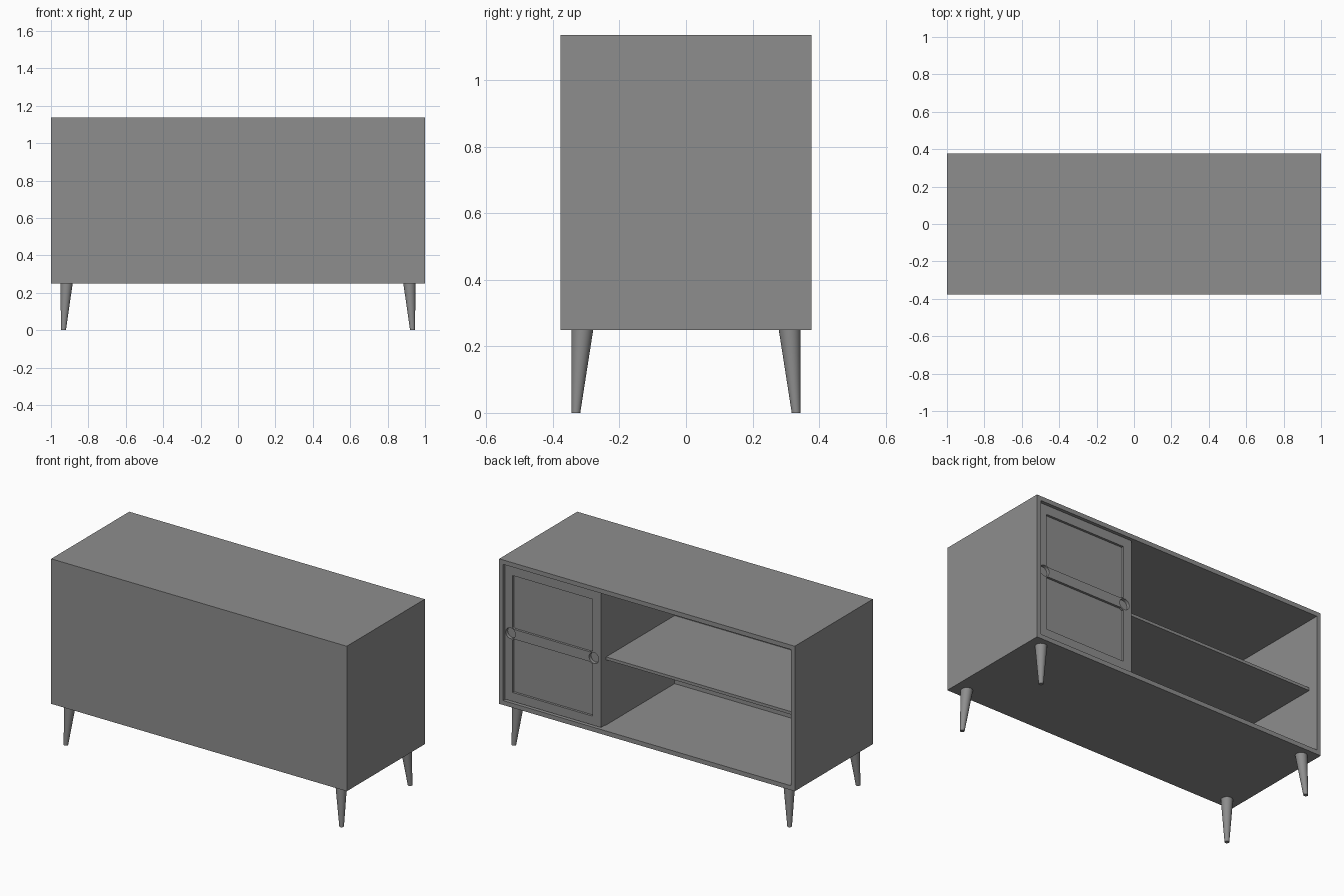
import bpy
import bmesh
from mathutils import Matrix, Vector

old = bpy.data.objects.get("Cube")
if old:
    bpy.data.objects.remove(old, do_unlink=True)

GREY = (0.27, 0.27, 0.27, 1.0)
grey = bpy.data.materials.new("plain grey")
grey.use_nodes = True
grey.diffuse_color = GREY
grey.node_tree.nodes["Principled BSDF"].inputs["Base Color"].default_value = GREY


def finish(name, bm):
    """Turn a bmesh into a named grey object."""
    mesh = bpy.data.meshes.new(name)
    bm.to_mesh(mesh)
    bm.free()
    mesh.materials.append(grey)
    obj = bpy.data.objects.new(name, mesh)
    bpy.context.collection.objects.link(obj)
    return obj


def box(name, x, y, z):
    """Box given by its (low, high) range on each axis."""
    bm = bmesh.new()
    size = [b - a for a, b in (x, y, z)]
    centre = Vector([(a + b) / 2 for a, b in (x, y, z)])
    bmesh.ops.create_cube(bm, size=1, matrix=Matrix.Translation(centre) @ Matrix.Diagonal((*size, 1)))
    return finish(name, bm)


def disc(name, x, y, z, radius, depth):
    """Cylinder lying along y."""
    bm = bmesh.new()
    bmesh.ops.create_cone(bm, cap_ends=True, segments=32, radius1=radius, radius2=radius, depth=depth,
                          matrix=Matrix.Translation((x, y, z)) @ Matrix.Rotation(1.5707963, 4, 'X'))
    return finish(name, bm)


def cut(target, cutter):
    """Subtract the cutter for good and delete it."""
    cutter.hide_render = True
    mod = target.modifiers.new("cut", 'BOOLEAN')
    mod.operation = 'DIFFERENCE'
    mod.solver = 'EXACT'
    mod.object = cutter
    bpy.context.view_layer.objects.active = target
    bpy.ops.object.modifier_apply(modifier=mod.name)
    bpy.data.objects.remove(cutter, do_unlink=True)


# Overall sizes
W, D = 1.0, 0.377
BASE, TOP = 0.25, 1.137
T = 0.027
MID = (BASE + TOP) / 2
DIVIDER = 0.322
DOOR_FACE = D - 0.015
DOOR_BACK = DOOR_FACE - 0.04

# Carcass: shell boards, closed front board, divider and shelf
inner_z = (BASE + T, TOP - T)
inner_y = (-D + T, D)
box("top_board", (-W, W), (-D, D), (TOP - T, TOP))
box("bottom_board", (-W, W), (-D, D), (BASE, BASE + T))
box("right_side_board", (-W, -W + T), (-D, D), inner_z)
box("left_side_board", (W - T, W), (-D, D), inner_z)
box("closed_front_board", (-W + T, W - T), (-D, -D + T), inner_z)
box("divider", (DIVIDER, DIVIDER + T), (inner_y[0], DOOR_BACK), inner_z)
box("shelf", (-W + T, DIVIDER), (inner_y[0], D - 0.065), (MID - 0.018, MID))

# Door with two sunken panels and two round finger pulls
door = box("door", (DIVIDER, W - T), (DOOR_BACK, DOOR_FACE), (BASE + T + 0.004, TOP - T - 0.004))
pulls = (0.37, 0.934)
for low, high in ((0.335, MID - 0.03), (MID + 0.03, 1.05)):
    panel = box("panel_cutter", (0.378, 0.92), (DOOR_FACE - 0.014, D), (low, high))
    for x in pulls:
        cut(panel, disc("pull_surround", x, DOOR_FACE, MID, 0.04, 0.2))
    cut(door, panel)
for x in pulls:
    cut(door, disc("pull_cutter", x, DOOR_FACE, MID, 0.033, 0.04))

# Splayed tapered legs, outer edges nearly upright
for side, sx in (("right", -1), ("left", 1)):
    for end, sy in (("front", -1), ("back", 1)):
        bm = bmesh.new()
        bmesh.ops.create_cone(bm, cap_ends=True, segments=32, radius1=0.013, radius2=0.033,
                              depth=BASE, matrix=Matrix.Translation((0, 0, BASE / 2)))
        for v in bm.verts:
            t = v.co.z / BASE
            v.co.x += sx * (0.933 - 0.016 * t)
            v.co.y += sy * (0.331 - 0.019 * t)
        leg = finish(f"{end}_{side}_leg", bm)
        bpy.ops.object.select_all(action='DESELECT')
        leg.select_set(True)
        bpy.context.view_layer.objects.active = leg
        bpy.ops.object.shade_smooth_by_angle()
